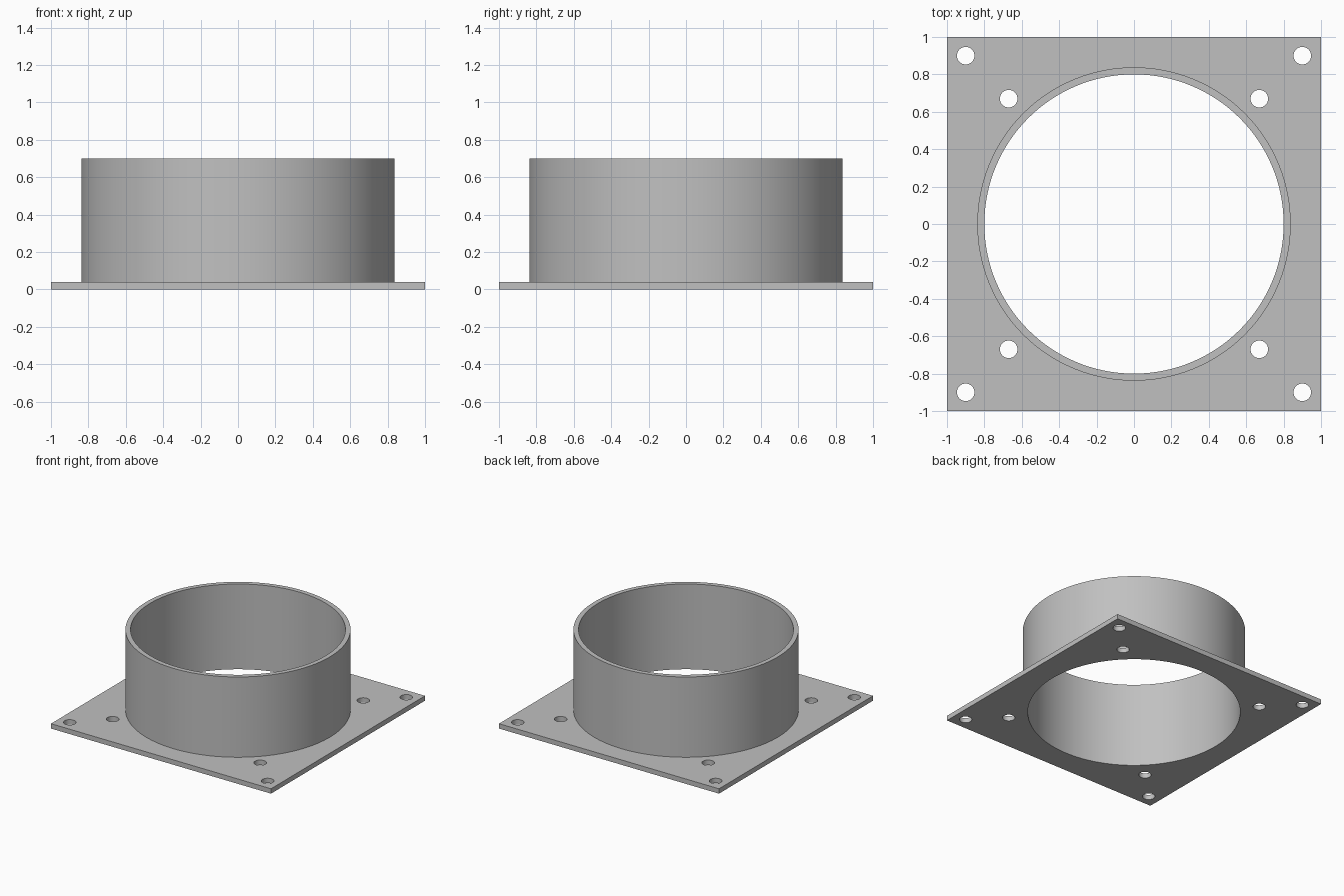
import bpy
from math import radians

default = bpy.data.objects.get("Cube")
if default:
    bpy.data.objects.remove(default, do_unlink=True)

PLATE_T, HEIGHT = 0.04, 0.70
OUTER_R, BORE_R, HOLE_R = 0.838, 0.80, 0.047

grey = bpy.data.materials.new("light grey")
grey.use_nodes = True
colour = (0.53, 0.53, 0.53, 1)
grey.diffuse_color = colour
grey.node_tree.nodes["Principled BSDF"].inputs["Base Color"].default_value = colour


def cylinder(name, radius, z0, z1, x=0, y=0, sides=128):
    bpy.ops.mesh.primitive_cylinder_add(
        vertices=sides, radius=radius, depth=z1 - z0, location=(x, y, (z0 + z1) / 2))
    obj = bpy.context.object
    obj.name = name
    obj.data.materials.append(grey)
    return obj


def combine(target, tool, operation):
    """Apply a boolean and discard the tool object."""
    tool.hide_render = True
    mod = target.modifiers.new(operation.lower(), "BOOLEAN")
    mod.operation, mod.solver, mod.object = operation, "EXACT", tool
    bpy.context.view_layer.objects.active = target
    bpy.ops.object.modifier_apply(modifier=mod.name)
    bpy.data.objects.remove(tool, do_unlink=True)


# Square mounting plate
bpy.ops.mesh.primitive_cube_add(size=1, location=(0, 0, PLATE_T / 2))
flange = bpy.context.object
flange.name = "flanged_collar"
flange.scale = (2, 2, PLATE_T)
bpy.ops.object.transform_apply(location=True, rotation=False, scale=True)
flange.data.materials.append(grey)

# Round collar, fused to the plate and bored right through
combine(flange, cylinder("collar", OUTER_R, PLATE_T / 2, HEIGHT), "UNION")
combine(flange, cylinder("bore", BORE_R, -0.1, HEIGHT + 0.1), "DIFFERENCE")

# Inner and outer screw holes on each diagonal
for offset in (0.67, 0.90):
    for sx in (-1, 1):
        for sy in (-1, 1):
            hole = cylinder("screw_hole", HOLE_R, -0.1, 0.1,
                            sx * offset, sy * offset, sides=32)
            combine(flange, hole, "DIFFERENCE")

# Smooth round walls, crisp rims
bpy.ops.object.select_all(action="DESELECT")
flange.select_set(True)
bpy.context.view_layer.objects.active = flange
bpy.ops.object.shade_smooth_by_angle(angle=radians(30))
